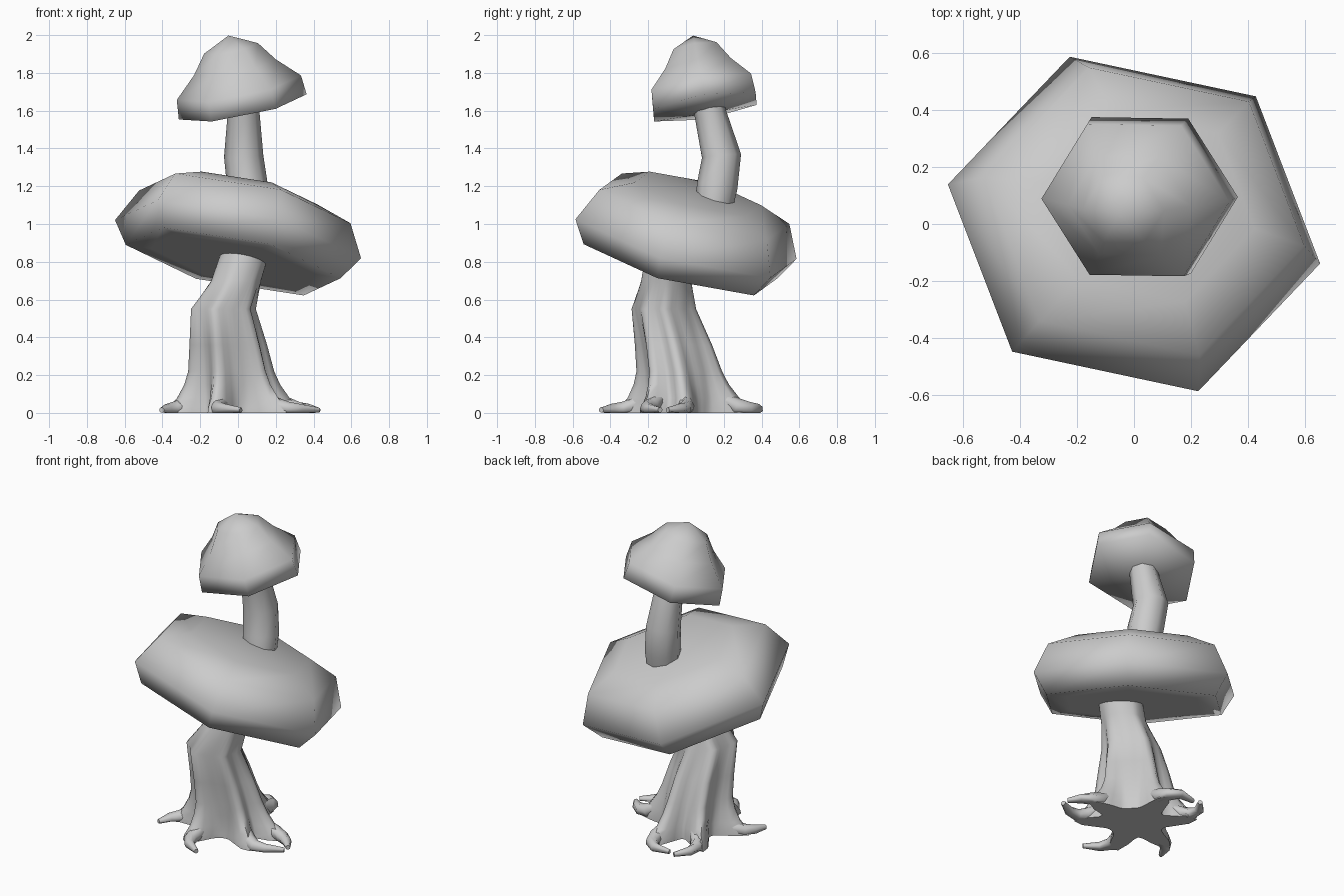
import bpy
from math import sin, cos, pi, radians, exp
from mathutils import Vector

if "Cube" in bpy.data.objects:
    bpy.data.objects.remove(bpy.data.objects["Cube"])


def make(name, rings, angle=40):
    """Loft a list of closed rings; single-point rings close the ends."""
    verts, faces, idx = [], [], []
    for r in rings:
        idx.append(list(range(len(verts), len(verts) + len(r))))
        verts += r
    for a, b in zip(idx, idx[1:]):
        n = max(len(a), len(b))
        for i in range(n):
            j = (i + 1) % n
            if len(a) == 1:
                faces.append((a[0], b[j], b[i]))
            elif len(b) == 1:
                faces.append((a[i], a[j], b[0]))
            else:
                faces.append((a[i], a[j], b[j], b[i]))
    for end, flip in ((idx[0], True), (idx[-1], False)):
        if len(end) > 2:
            faces.append(end[::-1] if flip else end)
    me = bpy.data.meshes.new(name)
    me.from_pydata([tuple(v) for v in verts], [], faces)
    ob = bpy.data.objects.new(name, me)
    bpy.context.collection.objects.link(ob)
    bpy.ops.object.select_all(action='DESELECT')
    ob.select_set(True)
    bpy.context.view_layer.objects.active = ob
    bpy.ops.object.shade_smooth_by_angle(angle=radians(angle))
    return ob


def cap(name, centre, normal, start, profile, squash):
    """Tilted hexagonal cap from (radius, height along axis) pairs."""
    q = Vector((0, 0, 1)).rotation_difference(Vector(normal))
    c, rings = Vector(centre), []
    for r, h in profile:
        n = 6 if r > 0 else 1
        rings.append([c + q @ Vector((r * cos(radians(start + 60 * k)),
                                      r * squash * sin(radians(start + 60 * k)), h))
                      for k in range(n)])
    return make(name, rings, 100)


def tube(name, path, radii, sides):
    """Tapered tube along a path, kept above the ground."""
    p, rings = [Vector(v) for v in path], []
    for i, r in enumerate(radii):
        t = p[min(i + 1, len(p) - 1)] - p[max(i - 1, 0)]
        q = Vector((0, 0, 1)).rotation_difference(t)
        ring = [p[i] + q @ Vector((r * cos(2 * pi * k / sides), r * sin(2 * pi * k / sides), 0))
                for k in range(sides)]
        for v in ring:
            v.z = max(v.z, 0)
        rings.append(ring)
    return make(name, rings, 75)


# Large tilted cap with a nearly flat underside
cap("large_cap", (0, 0, .92), (.21, .26, 1), -11.5,
    [(0, -.125), (.45, -.125), (.59, -.125), (.675, 0), (.58, .18), (.385, .253), (0, .265)], .935)

# Small cap tilted the other way
cap("small_cap", (.025, .1, 1.62), (-.2, -.165, 1), 0,
    [(0, -.035), (.345, 0), (.335, .105), (.22, .217), (.145, .32), (0, .39)], .92)

# Bent stem between the caps
tube("upper_stem", [(.055, .15, 1.1), (.05, .165, 1.2), (.03, .188, 1.36), (.03, .13, 1.58), (.03, .115, 1.66)],
     [.1, .108, .104, .085, .085], 8)

# Trunk: lobes swell toward each root near the ground
roots = [(197, .45, 6), (252, .44, 10), (322, .46, 10), (2, .45, -6), (82, .40, 12), (135, .43, -10)]
levels = [  # centre x, centre y, z, radius, lobe size
    (-.03, -.02, 0, .17, .19), (-.03, -.02, .03, .17, .18), (-.03, -.02, .08, .17, .135),
    (-.035, -.03, .15, .17, .09), (-.04, -.04, .22, .168, .065), (-.055, -.07, .36, .16, .05),
    (-.08, -.12, .55, .15, .025),
    (-.01, -.105, .7, .132, 0), (.035, -.085, .84, .128, 0), (.05, -.07, .92, .125, 0)]
N = 48
rings = []
for x, y, z, r, lobe in levels:
    ring = []
    for k in range(N):
        a = 360 * k / N
        swell = max(exp(-((((a - d[0] + 180) % 360) - 180) / 14) ** 2) for d in roots)
        rr = r + lobe * swell
        ring.append(Vector((x + rr * cos(radians(a)), y + rr * sin(radians(a)), z)))
    rings.append(ring)
make("trunk", rings, 75)

# Curling root tips
for i, (ang, reach, bend) in enumerate(roots):
    steps = [(.20, .08, 0), (.28, .035, 0), (.34, .02, bend * .3), (.39, .018, bend), (reach, .015, bend * 2.2)]
    path = [(d * cos(radians(ang + b)) - .015, d * sin(radians(ang + b)) - .01, z) for d, z, b in steps]
    tube(f"root_{i + 1}", path, [.03, .045, .04, .03, .014], 8)
